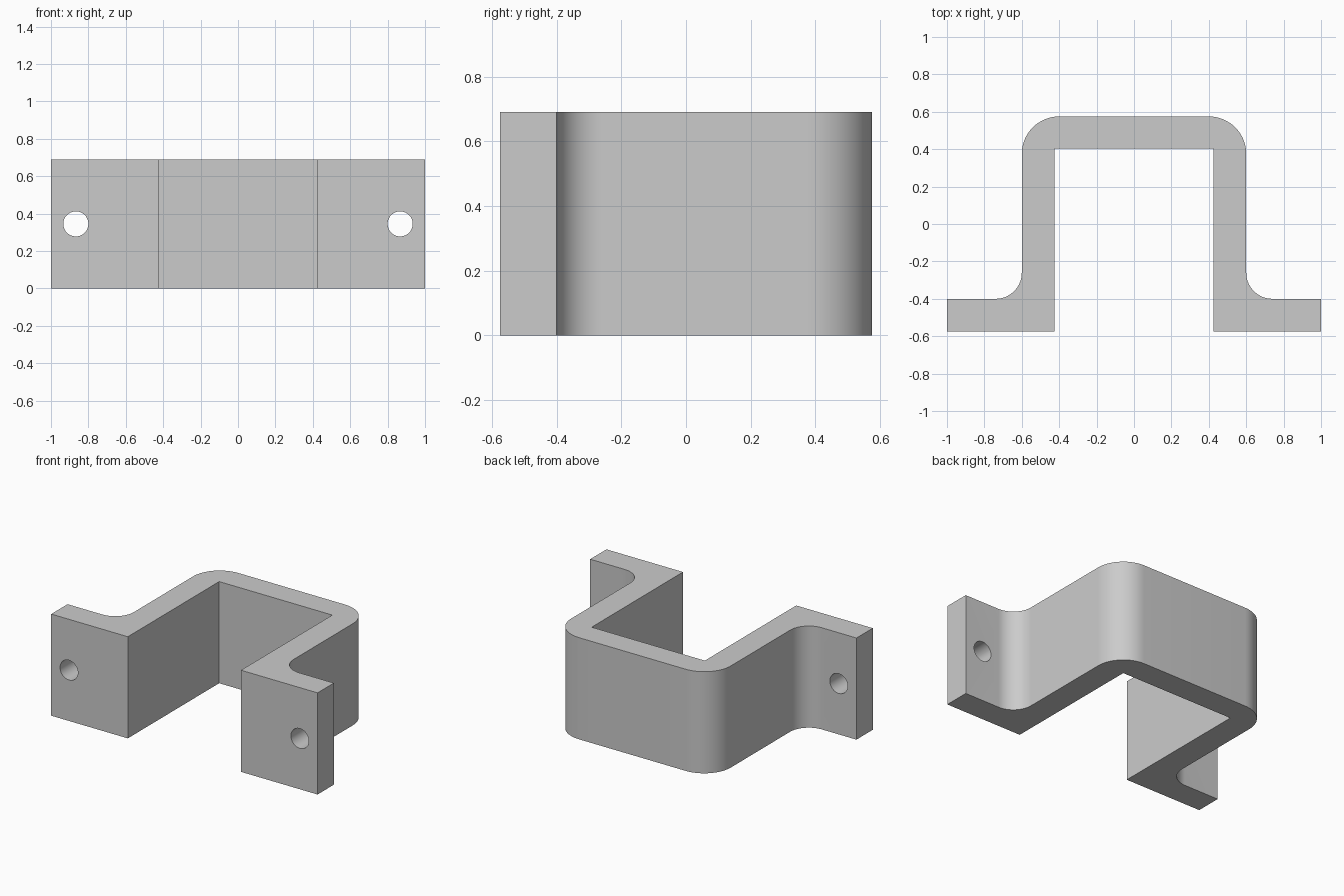
import bpy, bmesh, math
from mathutils import Vector

cube = bpy.data.objects.get("Cube")
if cube:
    bpy.data.objects.remove(cube, do_unlink=True)

HEIGHT = 0.69
DEPTH = 0.575      # half depth
INNER = 0.425      # half width of the channel
OUTER = 0.6        # half width over the walls
HOLE_X, HOLE_R = 0.867, 0.067

grey = bpy.data.materials.new("light grey")
grey.use_nodes = True
colour = (0.6, 0.6, 0.6, 1)
grey.diffuse_color = colour
grey.node_tree.nodes["Principled BSDF"].inputs["Base Color"].default_value = colour


def arc(cx, cy, r, start, end, steps=16):
    angles = [math.radians(start + (end - start) * i / steps) for i in range(steps + 1)]
    return [(cx + r * math.cos(a), cy + r * math.sin(a)) for a in angles]


# Bracket outline: half the section, then its mirror image
fillet, bend = 0.14, 0.2
half = [(INNER, 0.405), (INNER, -DEPTH), (1, -DEPTH), (1, -0.4)]
half += arc(OUTER + fillet, -0.4 + fillet, fillet, 270, 180)
half += arc(OUTER - bend, DEPTH - bend, bend, 0, 90)
outline = half + [(-x, y) for x, y in reversed(half)]

bm = bmesh.new()
face = bm.faces.new([bm.verts.new((x, y, 0)) for x, y in outline])
top = bmesh.ops.extrude_face_region(bm, geom=[face])
bmesh.ops.translate(bm, vec=Vector((0, 0, HEIGHT)),
                    verts=[v for v in top["geom"] if isinstance(v, bmesh.types.BMVert)])
bmesh.ops.recalc_face_normals(bm, faces=bm.faces)
mesh = bpy.data.meshes.new("bracket")
bm.to_mesh(mesh)
bm.free()
mesh.materials.append(grey)
bracket = bpy.data.objects.new("bracket", mesh)
bpy.context.collection.objects.link(bracket)

# Screw holes through both flanges
for side, name in ((1, "left"), (-1, "right")):
    bpy.ops.mesh.primitive_cylinder_add(
        vertices=48, radius=HOLE_R, depth=0.5,
        location=(side * HOLE_X, -0.49, HEIGHT / 2), rotation=(math.pi / 2, 0, 0))
    cutter = bpy.context.object
    cutter.name = name + "_hole_cutter"
    cutter.data.materials.append(grey)
    cutter.hide_render = True
    cut = bracket.modifiers.new(name + "_hole", "BOOLEAN")
    cut.operation = "DIFFERENCE"
    cut.solver = "EXACT"
    cut.object = cutter
    bpy.ops.object.select_all(action="DESELECT")
    bracket.select_set(True)
    bpy.context.view_layer.objects.active = bracket
    bpy.ops.object.modifier_apply(modifier=cut.name)
    bpy.data.objects.remove(cutter, do_unlink=True)

bpy.ops.object.shade_smooth_by_angle(angle=math.radians(30))
